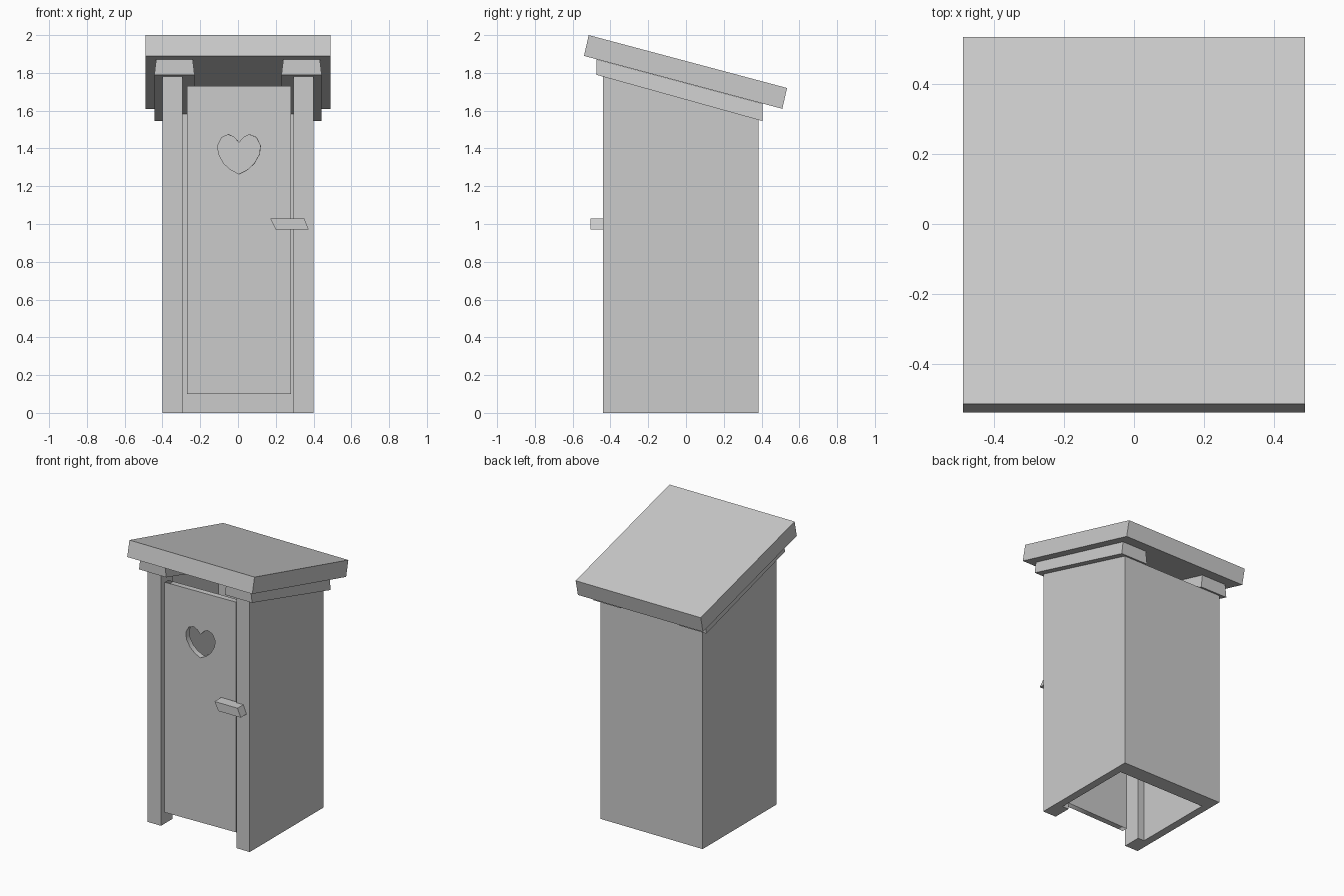
import bpy, bmesh, math
from mathutils import Vector

if "Cube" in bpy.data.objects:
    bpy.data.objects.remove(bpy.data.objects["Cube"])


def loft(name, lower, upper):
    """Closed solid between two matching outlines."""
    bm = bmesh.new()
    a = [bm.verts.new(p) for p in lower]
    b = [bm.verts.new(p) for p in upper]
    n = len(a)
    bm.faces.new(a)
    bm.faces.new(b)
    for i in range(n):
        j = (i + 1) % n
        bm.faces.new((a[i], a[j], b[j], b[i]))
    bmesh.ops.recalc_face_normals(bm, faces=bm.faces)
    me = bpy.data.meshes.new(name)
    bm.to_mesh(me)
    bm.free()
    ob = bpy.data.objects.new(name, me)
    bpy.context.collection.objects.link(ob)
    return ob


def wall_top(y):
    return 1.79 - 0.278 * (y + 0.475)


# Cabin: U-shaped plan with front posts, open floor, top cut to the roof slope
half = [(0.4, 0.385), (0.4, -0.44), (0.295, -0.44), (0.295, -0.31),
        (0.345, -0.31), (0.345, 0.275)]
plan = half + [(-x, y) for x, y in reversed(half)]
loft("cabin_walls", [(x, y, 0) for x, y in plan],
     [(x, y, wall_top(y)) for x, y in plan])

# Roof slab
roof = [(-0.515, 2.0), (0.535, 1.72), (0.51, 1.61), (-0.54, 1.89)]
loft("roof", [(-0.49, y, z) for y, z in roof], [(0.49, y, z) for y, z in roof])

# Roof beams along both sides, slightly narrower at the top
beam = [(-0.475, 1.79, 0), (0.405, 1.545, 0), (0.405, 1.637, 0.01), (-0.475, 1.872, 0.01)]
for side, s in (("left", -1), ("right", 1)):
    loft(side + "_roof_beam",
         [(s * (0.23 + t), y, z) for y, z, t in beam],
         [(s * (0.443 - t), y, z) for y, z, t in beam])

# Door with heart-shaped opening: flat curve with a hole, extruded
lobe = [(0.0, 1.43), (0.024, 1.458), (0.055, 1.473), (0.092, 1.458), (0.113, 1.415),
        (0.108, 1.37), (0.08, 1.32), (0.045, 1.288), (0.0, 1.265)]
heart = lobe + [(-x, z) for x, z in reversed(lobe[1:-1])]
heart = [(x + 0.005, z) for x, z in heart]
panel = [(-0.27, 0.1), (0.28, 0.1), (0.28, 1.73), (-0.27, 1.73)]
cu = bpy.data.curves.new("door", 'CURVE')
cu.dimensions = '2D'
cu.fill_mode = 'BOTH'
cu.extrude = 0.02
for outline in (panel, heart):
    sp = cu.splines.new('POLY')
    sp.points.add(len(outline) - 1)
    for p, (x, z) in zip(sp.points, outline):
        p.co = (x, z, 0, 1)
    sp.use_cyclic_u = True
door = bpy.data.objects.new("door", cu)
bpy.context.collection.objects.link(door)
door.rotation_euler = (math.radians(90), 0, math.radians(1.5))
door.location = (0, -0.408, 0)
bpy.ops.object.select_all(action='DESELECT')
door.select_set(True)
bpy.context.view_layer.objects.active = door
bpy.ops.object.convert(target='MESH')

# Slanted turn latch
latch = [(0.17, 1.03), (0.35, 1.03), (0.375, 0.97), (0.2, 0.97)]
loft("door_latch", [(x, -0.505, z) for x, z in latch], [(x, -0.43, z) for x, z in latch])
